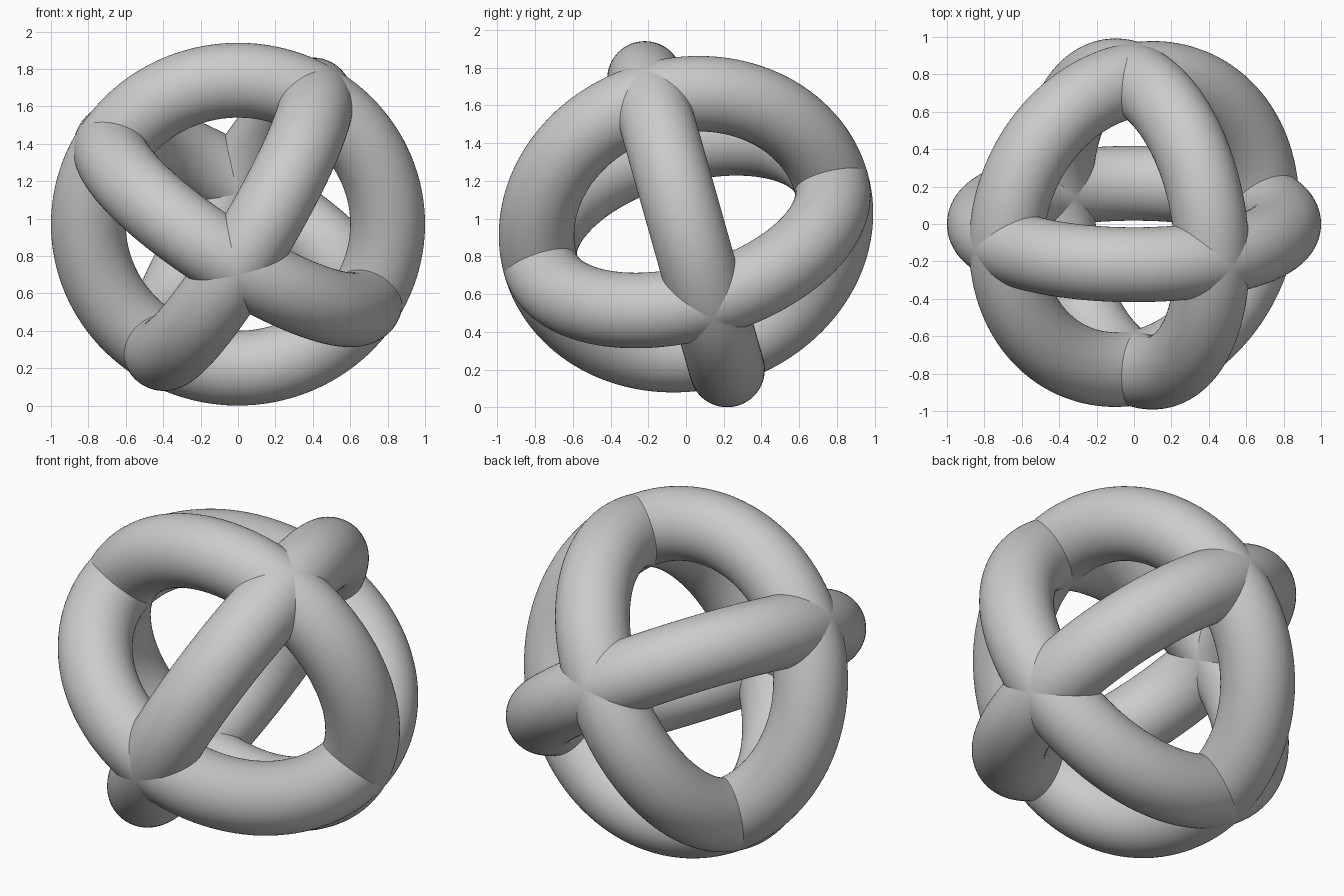
import bpy
from math import radians
from mathutils import Matrix

cube = bpy.data.objects.get("Cube")
if cube:
    bpy.data.objects.remove(cube, do_unlink=True)

# Single plain grey
grey = bpy.data.materials.new("light_grey")
grey.use_nodes = True
colour = (0.6, 0.6, 0.6, 1)
grey.diffuse_color = colour
bsdf = next(n for n in grey.node_tree.nodes if n.type == 'BSDF_PRINCIPLED')
bsdf.inputs["Base Color"].default_value = colour

# Shared placement: the whole cage is tipped and rolled
cage = (Matrix.Translation((0, 0, 0.97))
        @ Matrix.Rotation(radians(15.8), 4, 'X')
        @ Matrix.Rotation(radians(-58.5), 4, 'Y'))

# Three equal rings at right angles to one another
turns = {
    "upright_ring": Matrix.Rotation(radians(90), 4, 'X'),
    "cross_ring": Matrix.Rotation(radians(90), 4, 'Y'),
    "level_ring": Matrix.Identity(4),
}
for name, turn in turns.items():
    bpy.ops.mesh.primitive_torus_add(major_radius=0.8, minor_radius=0.2,
                                     major_segments=128, minor_segments=64)
    ring = bpy.context.object
    ring.name = name
    ring.matrix_world = cage @ turn
    ring.data.materials.append(grey)
    bpy.ops.object.shade_smooth()
